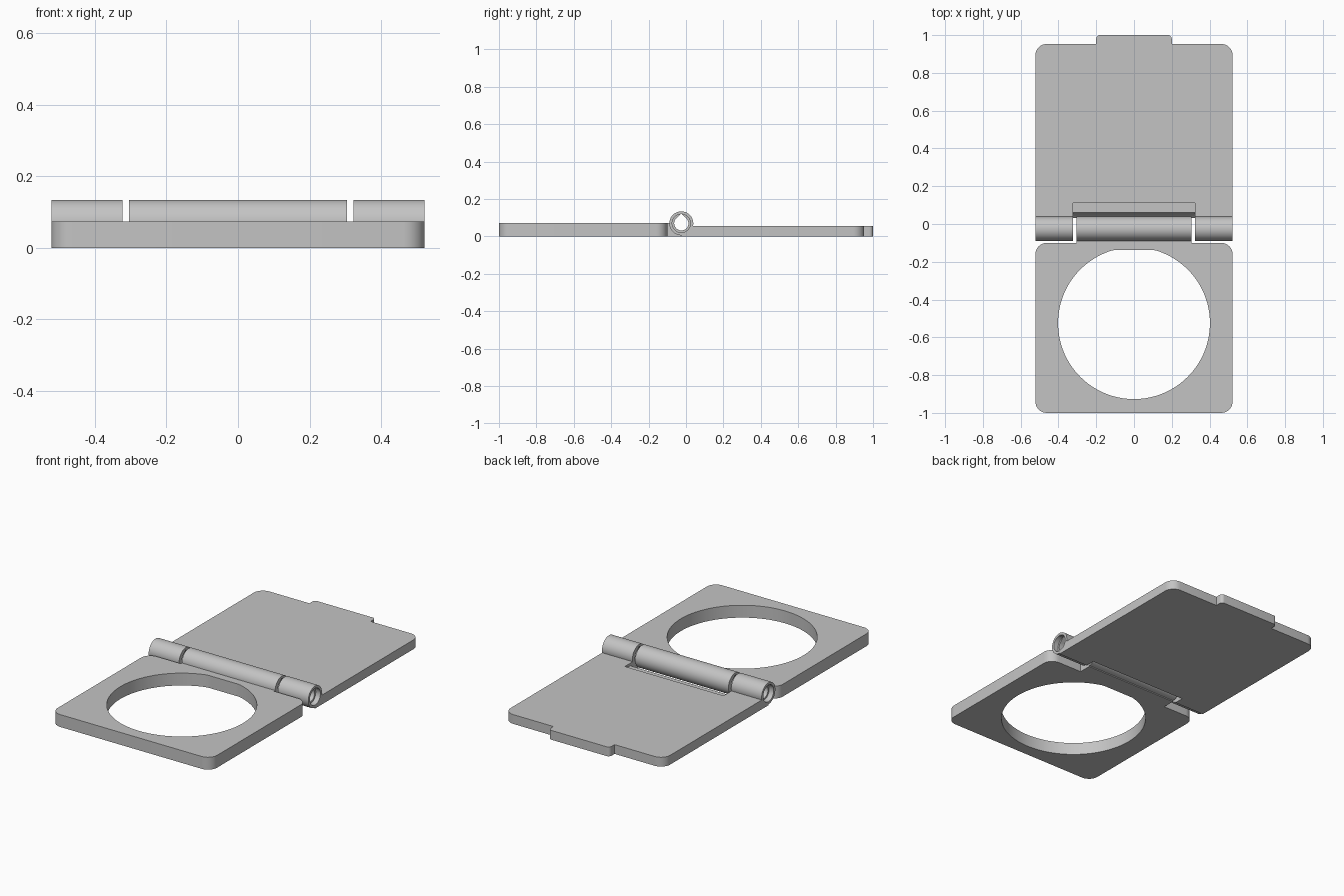
import bpy
import bmesh
from math import sin, cos, pi, radians
from mathutils import Vector

if "Cube" in bpy.data.objects:
    bpy.data.objects.remove(bpy.data.objects["Cube"])

grey = bpy.data.materials.new("plain grey")
grey.use_nodes = True
grey.diffuse_color = (0.55, 0.55, 0.55, 1)
grey.node_tree.nodes["Principled BSDF"].inputs["Base Color"].default_value = grey.diffuse_color

HALF = 0.522            # half width of both plates
PIN_Y, PIN_Z = -0.025, 0.07
KNUCKLE_R = 0.064
INNER, OUTER = 0.305, 0.323   # ends of middle knuckle, start of outer knuckles
BASE_H, LID_H = 0.073, 0.055


def prism(name, points, start, end, along="z"):
    """Extrude a closed outline along z (points are x, y) or x (points are y, z)."""
    bm = bmesh.new()
    if along == "z":
        verts = [bm.verts.new((a, b, start)) for a, b in points]
        offset = Vector((0, 0, end - start))
    else:
        verts = [bm.verts.new((start, a, b)) for a, b in points]
        offset = Vector((end - start, 0, 0))
    face = bm.faces.new(verts)
    extruded = bmesh.ops.extrude_face_region(bm, geom=[face])["geom"]
    bmesh.ops.translate(bm, vec=offset, verts=[v for v in extruded if isinstance(v, bmesh.types.BMVert)])
    bmesh.ops.recalc_face_normals(bm, faces=bm.faces)
    mesh = bpy.data.meshes.new(name)
    bm.to_mesh(mesh)
    bm.free()
    mesh.materials.append(grey)
    obj = bpy.data.objects.new(name, mesh)
    bpy.context.collection.objects.link(obj)
    return obj


def circle(cx, cy, r, steps=64):
    return [(cx + r * cos(2 * pi * i / steps), cy + r * sin(2 * pi * i / steps)) for i in range(steps)]


def rectangle(a0, b0, a1, b1):
    return [(a0, b0), (a1, b0), (a1, b1), (a0, b1)]


def rounded(corners, steps=8):
    """Outline from (x, y, radius) corners, each rounded by its radius."""
    out = []
    for i, (x, y, r) in enumerate(corners):
        p = Vector((x, y))
        if r == 0:
            out.append((x, y))
            continue
        a = (Vector(corners[i - 1][:2]) - p).normalized() * r
        b = (Vector(corners[(i + 1) % len(corners)][:2]) - p).normalized() * r
        for k in range(steps + 1):
            t = k / steps * pi / 2
            out.append(tuple(p + a * (1 - sin(t)) + b * (1 - cos(t))))
    return out


def combine(obj, steps):
    """Join or cut solids in order, then keep only the finished mesh."""
    for operation, other in steps:
        mod = obj.modifiers.new(operation, "BOOLEAN")
        mod.operation, mod.object, mod.solver = operation, other, "EXACT"
    bpy.context.view_layer.update()
    graph = bpy.context.evaluated_depsgraph_get()
    mesh = bpy.data.meshes.new_from_object(obj.evaluated_get(graph))
    obj.modifiers.clear()
    obj.data = mesh
    for _, other in steps:
        bpy.data.objects.remove(other)
    bpy.ops.object.select_all(action="DESELECT")
    obj.select_set(True)
    bpy.context.view_layer.objects.active = obj
    bpy.ops.object.shade_smooth_by_angle(angle=radians(30))


def pin_bore():
    # Teardrop outline with its point upwards
    r = 0.038
    arc = [radians(135 + 270 * i / 48) for i in range(49)]
    points = [(PIN_Y + r * cos(t), PIN_Z + r * sin(t)) for t in arc]
    points.append((PIN_Y, PIN_Z + r * 1.38))
    return prism("pin_bore", points, -0.7, 0.7, "x")


def knuckle(x0, x1, radius=KNUCKLE_R):
    return prism("knuckle", circle(PIN_Y, PIN_Z, radius), x0, x1, "x")


# Base plate with a round opening, flattened on the hinge side
base = prism("base_frame", rounded([(-HALF, -1, 0.06), (HALF, -1, 0.06),
                                    (HALF, -0.1, 0.06), (-HALF, -0.1, 0.06)]), 0, BASE_H)
opening = prism("opening", [(x, min(y, -0.137)) for x, y in circle(0, -0.525, 0.402, 128)], -0.1, 0.2)
bridge = prism("bridge", rectangle(-0.12, 0, PIN_Y, BASE_H - 0.0005), -INNER, INNER, "x")
combine(base, [("DIFFERENCE", opening), ("UNION", bridge),
               ("UNION", knuckle(-INNER, INNER)), ("DIFFERENCE", pin_bore())])

# Lid plate with a finger tab on the free edge
outline = [(-HALF, PIN_Y, 0), (HALF, PIN_Y, 0), (HALF, 0.953, 0.06), (0.2, 0.953, 0),
           (0.2, 1, 0.02), (-0.2, 1, 0.02), (-0.2, 0.953, 0), (-HALF, 0.953, 0.06)]
lid = prism("lid", rounded(outline), 0, LID_H)

# Clearance around the middle knuckle, and a shallow pocket behind it
clearance = knuckle(-OUTER, OUTER, 0.09)
pocket = prism("pocket", rectangle(-0.1, 0.04, 0.11, 0.2), -OUTER, OUTER, "x")
parts = [("DIFFERENCE", clearance), ("DIFFERENCE", pocket)]

# Outer knuckles with recessed ends
for side in (-1, 1):
    parts.append(("UNION", knuckle(side * OUTER, side * HALF)))
parts.append(("DIFFERENCE", pin_bore()))
for side in (-1, 1):
    parts.append(("DIFFERENCE", knuckle(side * (HALF - 0.03), side * 0.6, 0.049)))
combine(lid, parts)
